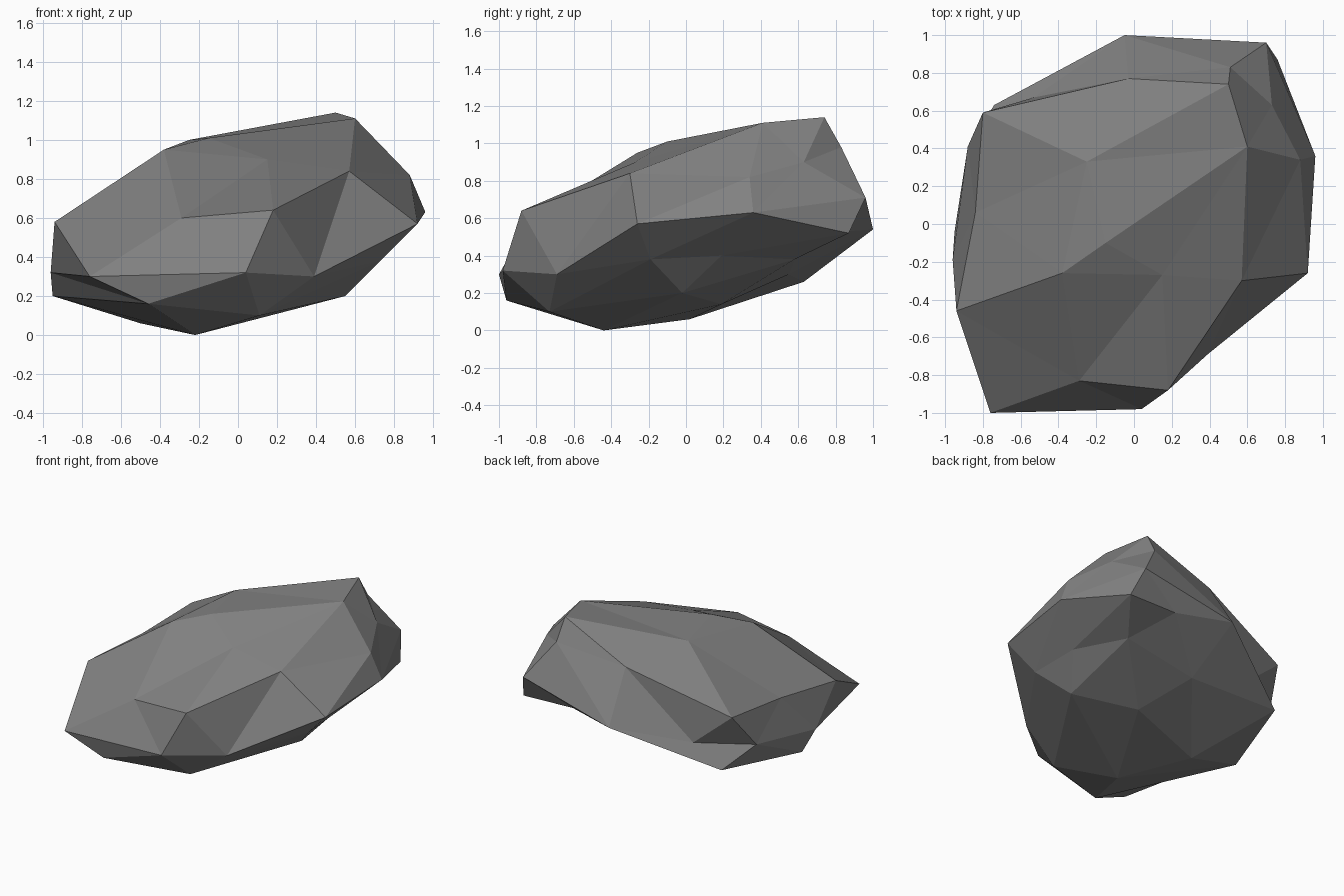
import bpy
import bmesh
from mathutils import Vector

if "Cube" in bpy.data.objects:
    bpy.data.objects.remove(bpy.data.objects["Cube"], do_unlink=True)

# Corner points of the boulder in hundredths, grouped by level
crown = [
    (50, 74, 114), (60, 41, 111), (57, -30, 84), (15, -27, 90),
    (-15, -10, 101), (-38, -26, 95), (-25, 33, 100), (-3, 77, 91),
    (51, 83, 98), (73, 63, 90),
]
shoulder = [
    (88, 34, 82), (96, 36, 63), (92, -26, 57), (18, -88, 64),
    (-29, -83, 60), (-94, -46, 58), (-84, 6, 62), (-80, 59, 66),
    (-5, 100, 54), (70, 96, 71), (76, 87, 52),
]
belt = [
    (39, -69, 30), (4, -98, 32), (-76, -100, 30), (-96, -19, 32),
    (-88, 41, 41), (-53, 67, 43), (-9, 67, 50), (35, 86, 53),
    (54, 58, 38), (71, 19, 40), (73, -19, 38),
]
underside = [
    (55, -2, 20), (11, -73, 10), (-46, -96, 16), (-22, -44, 0),
    (-95, -4, 20), (-50, 2, 6), (-74, 63, 26), (-6, 55, 30),
    (12, 19, 14),
]


def make_material(name, grey):
    """Plain flat colour for both viewport and render."""
    mat = bpy.data.materials.new(name)
    mat.use_nodes = True
    colour = (grey, grey, grey, 1.0)
    mat.diffuse_color = colour
    shader = mat.node_tree.nodes["Principled BSDF"]
    shader.inputs["Base Color"].default_value = colour
    shader.inputs["Roughness"].default_value = 0.9
    return mat


def inflate(point, centre, roundness):
    """Level the tilted slab, then push the point towards a sphere."""
    p = point - centre
    p.z = 2.0 * (p.z - 0.2 * p.x - 0.25 * p.y)
    return p * p.length ** -roundness


def wrap_skin(points, centre, roundness):
    """Triangulate on the inflated shape, then return to the real corners."""
    bm = bmesh.new()
    home = {}
    for point in points:
        vert = bm.verts.new(inflate(point, centre, roundness))
        home[vert] = point
    bmesh.ops.convex_hull(bm, input=list(bm.verts))
    for vert in bm.verts:
        vert.co = home[vert]
    bmesh.ops.recalc_face_normals(bm, faces=bm.faces)
    return bm


# Boulder: one faceted skin with small dents kept
corners = [Vector(p) / 100 for p in crown + shoulder + belt + underside]
bm = wrap_skin(corners, Vector((0, 0, 0.56)), 0.85)
mesh = bpy.data.meshes.new("boulder")
bm.to_mesh(mesh)
bm.free()
mesh.materials.append(make_material("stone grey", 0.22))

boulder = bpy.data.objects.new("boulder", mesh)
bpy.context.collection.objects.link(boulder)
